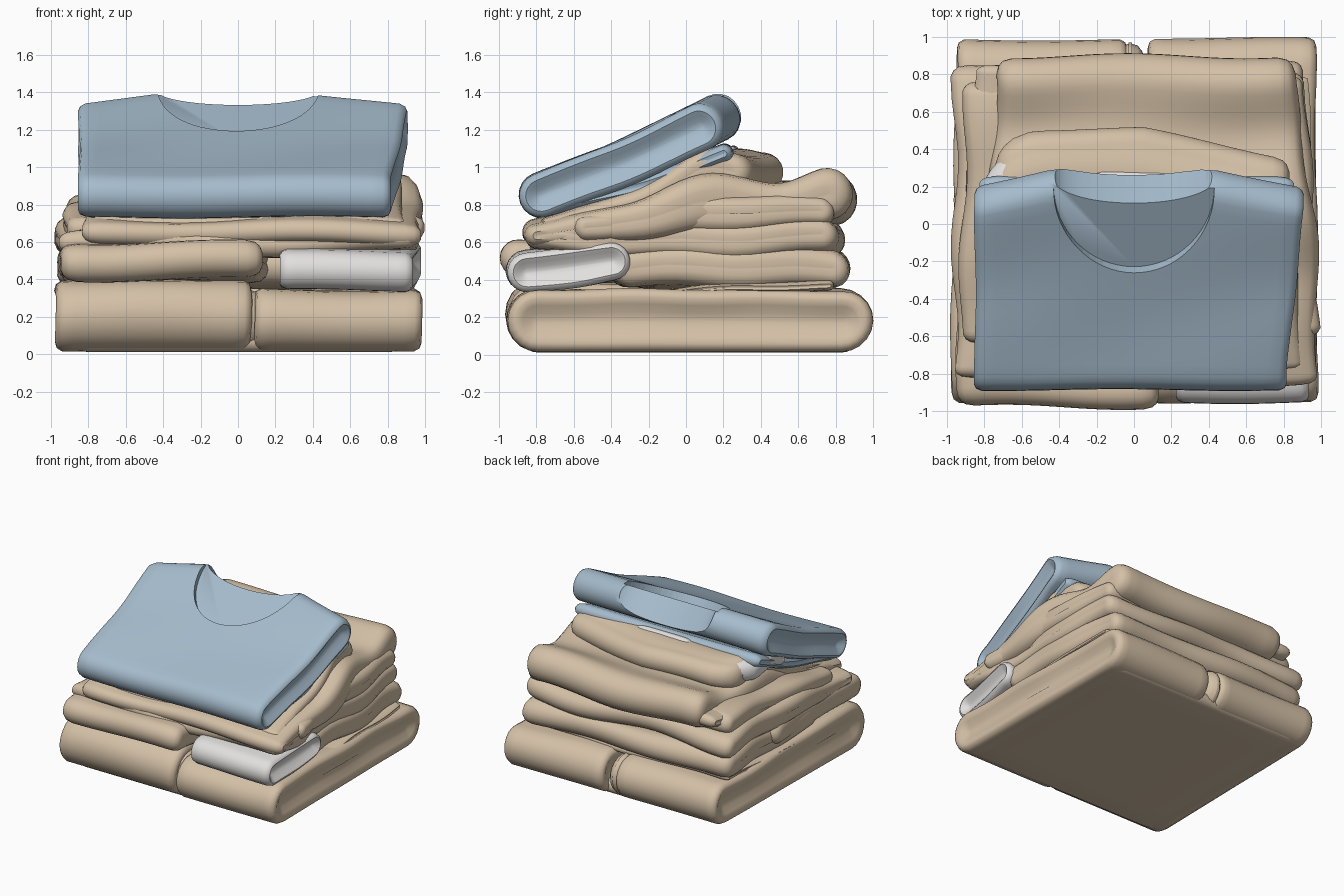
import bpy, bmesh, math
from mathutils import Vector

if "Cube" in bpy.data.objects:
    bpy.data.objects.remove(bpy.data.objects["Cube"])


def material(name, rgb):
    m = bpy.data.materials.new(name)
    m.use_nodes = True
    m.diffuse_color = (*rgb, 1)
    m.node_tree.nodes["Principled BSDF"].inputs["Base Color"].default_value = (*rgb, 1)
    return m


beige = material("beige cloth", (0.66, 0.53, 0.385))
blue = material("blue cloth", (0.38, 0.50, 0.605))
white = material("white cloth", (0.76, 0.74, 0.73))


def lerp(a, b, k):
    return a + (b - a) * k


def smooth_path(points, steps=8):
    """Smooth curve through (y, z, half thickness) points."""
    p = [Vector(q) for q in points]
    p = [2 * p[0] - p[1]] + p + [2 * p[-1] - p[-2]]
    out = []
    for a, b, c, d in zip(p, p[1:], p[2:], p[3:]):
        for i in range(steps):
            k = i / steps
            out.append(0.5 * (2 * b + (c - a) * k + (2 * a - 5 * b + 4 * c - d) * k**2
                              + (3 * b - a - 3 * c + d) * k**3))
    return out + [p[-2]]


def outline(path, inset):
    """Closed rounded outline in (y, z) around a centre line."""
    n = len(path)
    upper, lower = [], []
    for i, q in enumerate(path):
        t = path[min(i + 1, n - 1)] - path[max(i - 1, 0)]
        t = Vector((t.x, t.y)).normalized()
        side = Vector((-t.y, t.x))
        r = q.z * (1 - inset)
        c = Vector((q.x, q.y))
        upper.append(c + side * r)
        lower.append(c - side * r)
        if i in (0, n - 1):
            sign = 1 if i else -1
            arc = [c + side * r * math.cos(a) + t * sign * r * math.sin(a)
                   for a in (math.pi * k / 10 for k in range(1, 10))]
            if i:
                back = arc
            else:
                front = arc
    return upper + back + lower[::-1] + front[::-1]


def finish(obj, mat):
    if not obj.data.materials:
        obj.data.materials.append(mat)
    bpy.ops.object.select_all(action='DESELECT')
    obj.select_set(True)
    bpy.context.view_layer.objects.active = obj
    bpy.ops.object.shade_smooth_by_angle(angle=math.radians(50))


# Distance from the end and inset: a hollow fold, and a soft draped side
HOLLOW = [(0.042, 0.95), (0.035, 0.75), (0.015, 0.5), (0, 0.28), (0.01, 0.1), (0.04, 0)]
SOFT = [(0.006, 0.95), (0, 0.65), (0.015, 0.3), (0.04, 0.1), (0.09, 0)]


def folded(name, mat, points, left, right, wob=0.012, seed=0, warp=None, spans=16, rim=SOFT):
    """Folded cloth; left and right are the x limits at the front and back."""
    path = smooth_path(points)
    y0, y1 = path[0].x, path[-1].x
    inner = rim[-1][0]
    sections = [("l", o, f) for o, f in rim]
    sections += [("m", i / spans, 0) for i in range(1, spans)]
    sections += [("r", o, f) for o, f in reversed(rim)]
    bm = bmesh.new()
    rings = []
    for kind, o, f in sections:
        ring = []
        for y, z in outline(path, f):
            v = min(max((y - y0) / (y1 - y0), 0), 1)
            a, b = lerp(*left, v), lerp(*right, v)
            x = {"l": a + o, "r": b - o, "m": lerp(a + inner, b - inner, o)}[kind]
            w = wob * min(1, max(z, 0) / 0.3)
            nx = x + w * math.sin(7 * y + 2 * seed)
            ny = y + w * math.sin(5 * x + seed)
            nz = z + w * 0.6 * (math.sin(5 * x + 3 * y + seed) + math.sin(9 * y - 4 * x + 2 * seed))
            co = Vector((nx, ny, nz))
            ring.append(bm.verts.new(warp(co) if warp else co))
        rings.append(ring)
    n = len(rings[0])
    for r, s in zip(rings, rings[1:]):
        for i in range(n):
            bm.faces.new((r[i], r[(i + 1) % n], s[(i + 1) % n], s[i]))
    bm.faces.new(rings[0])
    bm.faces.new(rings[-1][::-1])
    bmesh.ops.recalc_face_normals(bm, faces=bm.faces)
    mesh = bpy.data.meshes.new(name)
    bm.to_mesh(mesh)
    bm.free()
    obj = bpy.data.objects.new(name, mesh)
    bpy.context.collection.objects.link(obj)
    finish(obj, mat)
    return obj


# Bottom garment: two thick halves, a tucked centre strip and a flat underside
folded("bottom_half_a", beige, [(-0.77, 0.205, 0.19), (0, 0.19, 0.175), (0.82, 0.18, 0.165)],
       (-0.98, -0.95), (0.07, -0.04), 0.008, 1, rim=HOLLOW)
folded("bottom_half_b", beige, [(-0.79, 0.18, 0.165), (0, 0.18, 0.165), (0.83, 0.18, 0.165)],
       (0.085, 0.07), (0.98, 0.97), 0.008, 4, rim=HOLLOW)
folded("bottom_centre_strip", beige, [(-0.74, 0.18, 0.165), (0.81, 0.18, 0.16)],
       (-0.06, -0.1), (0.15, 0.06), 0.0, 0, spans=4)
folded("bottom_underside", beige, [(-0.8, 0.07, 0.058), (0.84, 0.07, 0.058)],
       (-0.89, -0.87), (0.9, 0.89), 0.0, 0, spans=4)
folded("thin_flap", beige, [(-0.22, 0.32, 0.02), (0.3, 0.35, 0.03), (0.76, 0.36, 0.03)],
       (-0.95, -0.93), (0.96, 0.93), 0.01, 2)

# Second garment, with its folded front half on one side
folded("second_garment", beige, [(-0.3, 0.46, 0.1), (0.3, 0.46, 0.11), (0.76, 0.46, 0.1)],
       (-0.92, -0.95), (0.95, 0.92), 0.018, 3)
folded("second_front_fold", beige, [(-0.88, 0.5, 0.1), (-0.4, 0.5, 0.11), (0.1, 0.48, 0.1)],
       (-0.94, -0.95), (0.14, 0.16), 0.014, 5)

# White folded piece
folded("white_piece", white, [(-0.85, 0.445, 0.105), (-0.6, 0.465, 0.11), (-0.4, 0.5, 0.1)],
       (0.23, 0.23), (0.94, 0.97), 0.008, 2, rim=HOLLOW)

# Upper garments, rising toward the back
folded("third_garment", beige, [(-0.78, 0.6, 0.06), (0, 0.62, 0.1), (0.74, 0.63, 0.09)],
       (-0.96, -0.96), (0.95, 0.93), 0.02, 6)


def side_bulge(co):
    """Swell one side where the cloth hangs over the pile."""
    k = max(co.x - 0.5, 0) / 0.4 * math.exp(-((co.y - 0.02) / 0.3) ** 2)
    return co + Vector((0.055, 0, 0.01)) * k


folded("fourth_garment", beige,
       [(-0.8, 0.65, 0.06), (-0.3, 0.71, 0.1), (0.1, 0.8, 0.15), (0.5, 0.79, 0.125), (0.76, 0.84, 0.14)],
       (-0.82, -0.74), (0.99, 0.86), 0.014, 8, side_bulge)
folded("side_fold", beige, [(-0.55, 0.68, 0.07), (0.1, 0.74, 0.1), (0.7, 0.76, 0.08)],
       (-0.93, -0.9), (0.98, 0.92), 0.018, 3)


def slanted_back(co):
    """Pull the back edge forward on one side and round the other corner."""
    k = max(co.x - 0.05, 0) * 0.2 + max(-0.5 - co.x, 0) ** 2 * 2
    return co - Vector((0, k * min(max(co.y + 0.3, 0) / 0.7, 1), 0))


folded("fifth_garment", beige,
       [(-0.72, 0.69, 0.05), (-0.2, 0.82, 0.08), (0.2, 0.99, 0.1), (0.41, 0.97, 0.1)],
       (-0.8, -0.73), (0.9, 0.84), 0.01, 1, slanted_back)
folded("corner_tuck", beige, [(0.6, 0.8, 0.06), (0.8, 0.82, 0.05)],
       (-0.86, -0.85), (-0.6, -0.6), 0.012, 7, spans=5)

# Thin white layer under the shirt, showing at the centre and round one corner
folded("white_lining", white, [(-0.3, 0.89, 0.03), (0.25, 1.085, 0.028)],
       (-0.25, -0.22), (0.28, 0.26), 0.006, 3)
folded("white_lining_corner", white, [(0.05, 1.0, 0.06), (0.2, 1.035, 0.07), (0.37, 1.0, 0.075)],
       (-0.835, -0.81), (-0.5, -0.55), 0.006, 2, slanted_back, 6)


# Shirt: shoulders slope away from the neck toward the sleeves
def shoulders(co):
    k = max(abs(co.x) - 0.43, 0) / 0.42 * min(max((co.y + 0.5) / 0.7, 0), 1)
    return co + Vector((0, -0.09, -0.055)) * k


folded("shirt_back_panel", blue, [(-0.72, 0.785, 0.055), (-0.2, 0.91, 0.05), (0.2, 1.07, 0.05)],
       (-0.83, -0.82), (0.8, 0.86), 0.006, 5)
shirt = folded("shirt", blue, [(-0.77, 0.85, 0.118), (-0.3, 1.04, 0.12), (0.17, 1.265, 0.125)],
               (-0.85, -0.85), (0.82, 0.91), 0.005, 2, shoulders, 24, HOLLOW)


def cut(obj, centre, radii, depth, tilt):
    """Cut a tilted oval out of a part."""
    bpy.ops.mesh.primitive_cylinder_add(vertices=64, radius=1, depth=1, location=centre,
                                        rotation=(math.radians(tilt), 0, 0))
    tool = bpy.context.object
    tool.scale = (*radii, depth)
    tool.hide_render = True
    mod = obj.modifiers.new("neck", 'BOOLEAN')
    mod.operation, mod.solver, mod.object = 'DIFFERENCE', 'EXACT', tool
    bpy.context.view_layer.objects.active = obj
    bpy.ops.object.modifier_apply(modifier=mod.name)
    bpy.data.objects.remove(tool)


# Neck: a shallow scoop in front and a sloping notch through the back edge
cut(shirt, (0, 0.18, 1.43), (0.43, 0.5), 0.1, 30)
cut(shirt, (0, 0.2, 1.45), (0.43, 0.145), 0.8, 44)
finish(shirt, blue)
